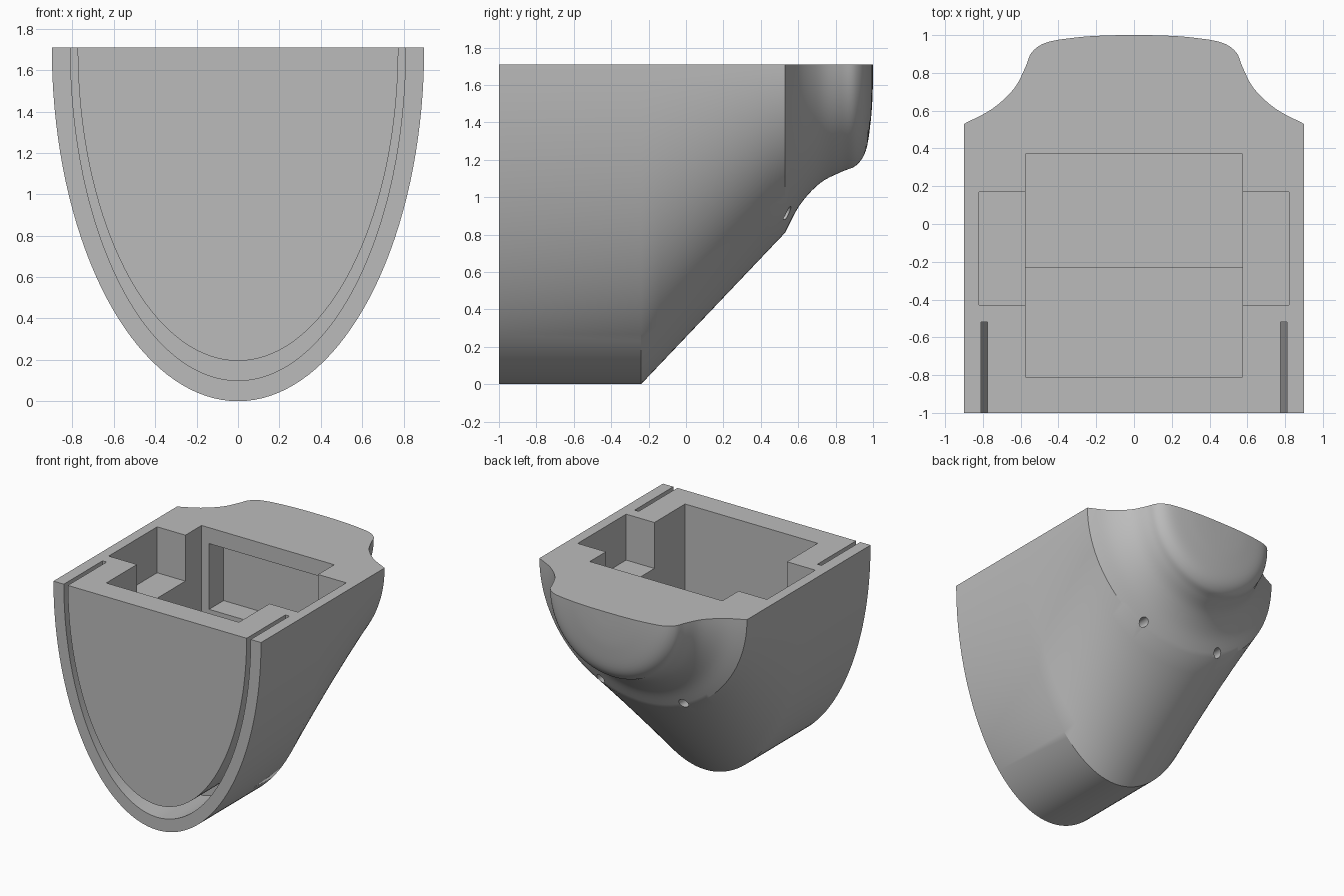
import bpy, bmesh, math
from mathutils import Vector

cube = bpy.data.objects.get("Cube")
if cube:
    bpy.data.objects.remove(cube, do_unlink=True)

TOP = 1.71      # height of the flat deck
HALF = 0.9      # half width of the body
SEG = 72        # segments round each half ellipse

grey = bpy.data.materials.new("plain_grey")
grey.use_nodes = True
colour = (0.5, 0.5, 0.5, 1)
grey.diffuse_color = colour
grey.node_tree.nodes["Principled BSDF"].inputs["Base Color"].default_value = colour


def half_ellipse(rx, rz):
    """Lower half ellipse hanging from the deck, from +x to -x."""
    return [(rx * math.cos(a), TOP - rz * math.sin(a))
            for a in (math.pi * i / SEG for i in range(SEG + 1))]


def finish(name, bm):
    bmesh.ops.recalc_face_normals(bm, faces=bm.faces)
    mesh = bpy.data.meshes.new(name)
    bm.to_mesh(mesh)
    bm.free()
    mesh.materials.append(grey)
    obj = bpy.data.objects.new(name, mesh)
    bpy.context.collection.objects.link(obj)
    return obj


def prism(name, outline, depth):
    """Extrude a closed 3D outline along a vector."""
    bm = bmesh.new()
    face = bm.faces.new([bm.verts.new(p) for p in outline])
    ext = bmesh.ops.extrude_face_region(bm, geom=[face])
    moved = [g for g in ext["geom"] if isinstance(g, bmesh.types.BMVert)]
    bmesh.ops.translate(bm, verts=moved, vec=Vector(depth))
    return finish(name, bm)


def box(name, half_x, y0, y1, z0, z1):
    outline = [(-half_x, y0, z0), (-half_x, y1, z0),
               (-half_x, y1, z1), (-half_x, y0, z1)]
    return prism(name, outline, (2 * half_x, 0, 0))


def smooth_path(pts, steps=5):
    """Catmull-Rom curve through the points."""
    pts = [Vector(p) for p in pts]
    pts = [2 * pts[0] - pts[1]] + pts + [2 * pts[-1] - pts[-2]]
    out = []
    for a, b, c, d in zip(pts, pts[1:], pts[2:], pts[3:]):
        for i in range(steps):
            t = i / steps
            out.append(0.5 * (2 * b + (c - a) * t + (2 * a - 5 * b + 4 * c - d) * t * t
                              + (3 * b - a - 3 * c + d) * t ** 3))
    return out + [pts[-2]]


# Body: elliptical hull, sloped underside and a turned nose
nose = smooth_path([(0.53, 0.9), (0.61, 0.75), (0.717, 0.635), (0.83, 0.575),
                    (0.91, 0.54), (0.962, 0.46), (0.988, 0.3), (0.998, 0.15), (1.0, 0)])
sections = [(-1, HALF, TOP), (-0.24, HALF, TOP)]
for i in range(1, 8):
    t = i / 8
    sections.append((-0.24 + 0.77 * t, HALF, TOP + (HALF - TOP) * t))
sections += [(p.x, p.y, p.y) for p in nose[:-1]]

bm = bmesh.new()
rings = [[bm.verts.new((x, y, z)) for x, z in half_ellipse(rx, rz)]
         for y, rx, rz in sections]
for r0, r1 in zip(rings, rings[1:]):
    for i in range(SEG):
        bm.faces.new((r0[i], r0[i + 1], r1[i + 1], r1[i]))
tip = bm.verts.new((0, 1, TOP))
for a, b in zip(rings[-1], rings[-1][1:]):
    bm.faces.new((a, b, tip))
bm.faces.new(rings[0])
bm.faces.new([r[0] for r in rings] + [tip] + [r[-1] for r in reversed(rings)])
body = finish("body", bm)

# Cutters: stepped main pit, side pockets and rear wall recess
pit = [(-0.81, 0.78), (-0.23, 0.78), (-0.23, 0.98), (0.37, 0.98), (0.37, 2), (-0.81, 2)]
cutters = [
    prism("main_pit", [(-0.575, y, z) for y, z in pit], (1.15, 0, 0)),
    box("side_pockets", 0.82, -0.43, 0.17, 1.35, 2),
    box("rear_recess", 0.51, 0.3, 0.55, 1.07, 1.585),
]

# Curved panel slot in the front face
outer, inner = half_ellipse(0.81, 1.61), half_ellipse(0.775, 1.515)
loop = ([(0.81, 1.9)] + outer + [(-0.81, 1.9), (-0.775, 1.9)]
        + inner[::-1] + [(0.775, 1.9)])
cutters.append(prism("panel_slot", [(x, -1.1, z) for x, z in loop], (0, 0.58, 0)))

# Two small drilled holes under the nose
for side, label in ((1, "left"), (-1, "right")):
    ring = [(side * 0.36 + 0.036 * math.cos(a), 0.3, 0.915 + 0.036 * math.sin(a))
            for a in (math.tau * i / 24 for i in range(24))]
    cutters.append(prism(label + "_hole", ring, (0, 0.5, 0)))

# Carve the body and drop the cutters
bpy.ops.object.select_all(action="DESELECT")
bpy.context.view_layer.objects.active = body
body.select_set(True)
for cutter in cutters:
    mod = body.modifiers.new(cutter.name, "BOOLEAN")
    mod.operation = "DIFFERENCE"
    mod.solver = "EXACT"
    mod.object = cutter
    bpy.ops.object.modifier_apply(modifier=mod.name)
    bpy.data.objects.remove(cutter, do_unlink=True)

bpy.ops.object.shade_smooth_by_angle(angle=math.radians(30))
